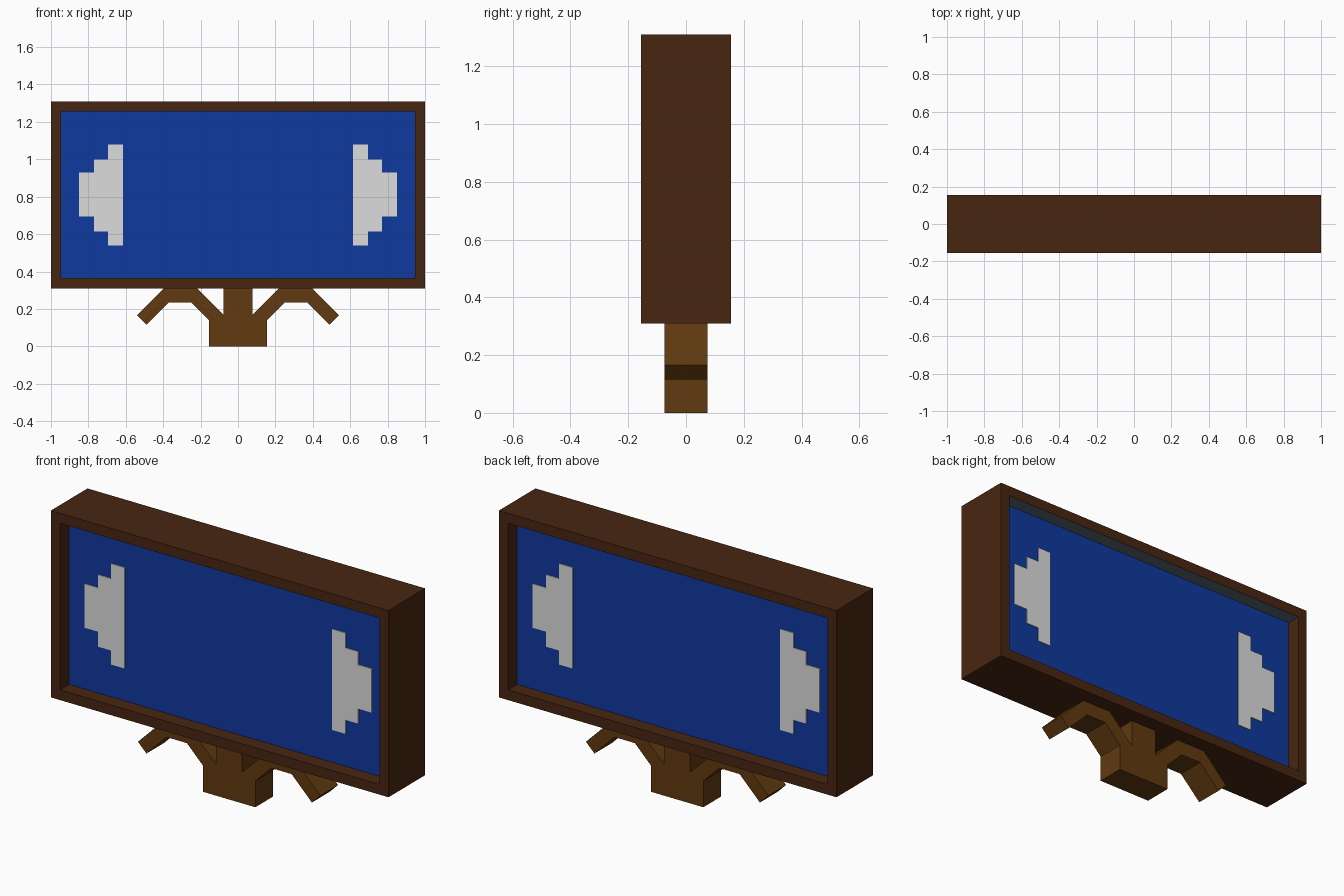
import bpy, bmesh
from mathutils import Vector

if "Cube" in bpy.data.objects:
    bpy.data.objects.remove(bpy.data.objects["Cube"])


def mat(name, rgb):
    m = bpy.data.materials.new(name)
    m.diffuse_color = (*rgb, 1)
    m.use_nodes = True
    m.node_tree.nodes["Principled BSDF"].inputs["Base Color"].default_value = m.diffuse_color
    return m


DARK = mat("dark brown wood", (0.064, 0.019, 0.0055))
BLUE = mat("blue panel", (0.0046, 0.041, 0.344))
GREY = mat("grey light strip", (0.09, 0.13, 0.16))
LIGHT = mat("pale grey", (0.72, 0.72, 0.72))
WOOD = mat("brown wood", (0.12, 0.042, 0.005))


def finish(bm, name, mats):
    bmesh.ops.recalc_face_normals(bm, faces=bm.faces[:])
    me = bpy.data.meshes.new(name)
    bm.to_mesh(me)
    bm.free()
    for m in mats:
        me.materials.append(m)
    ob = bpy.data.objects.new(name, me)
    bpy.context.collection.objects.link(ob)
    return ob


def extrude_outline(name, pts, y0, y1, material):
    """Prism from an x-z outline, running from y0 to y1."""
    bm = bmesh.new()
    face = bm.faces.new([bm.verts.new((x, y0, z)) for x, z in pts])
    res = bmesh.ops.extrude_face_region(bm, geom=[face], use_keep_orig=True)
    verts = [g for g in res["geom"] if isinstance(g, bmesh.types.BMVert)]
    bmesh.ops.translate(bm, verts=verts, vec=(0, y1 - y0, 0))
    return finish(bm, name, [material])


# Sign box with a recessed panel on both sides
HALF_D, RECESS = 0.155, 0.077
bm = bmesh.new()
bmesh.ops.create_cube(bm, size=1)
for v in bm.verts:
    v.co = Vector((v.co.x * 2, v.co.y * 2 * HALF_D, 0.81 + v.co.z))
bm.normal_update()
panels = [f for f in bm.faces if abs(f.normal.y) > 0.9]
bmesh.ops.inset_individual(bm, faces=panels, thickness=RECESS)
res = bmesh.ops.extrude_discrete_faces  # panels are pushed in with side walls
for f in panels:
    side = 1 if f.normal.y > 0 else -1
    new = bmesh.ops.extrude_face_region(bm, geom=[f])["geom"]
    bmesh.ops.translate(bm, vec=(0, -side * RECESS, 0),
                        verts=[g for g in new if isinstance(g, bmesh.types.BMVert)])
    for g in new:
        if isinstance(g, bmesh.types.BMFace):
            g.material_index = 1
    if f.is_valid:
        bmesh.ops.delete(bm, geom=[f], context="FACES_ONLY")
# Light strip on the ceiling of each recess
for f in bm.faces:
    c = f.calc_center_median()
    if abs(f.normal.z) > 0.9 or all(abs(v.co.z - c.z) < 1e-4 for v in f.verts):
        if 1.2 < c.z < 1.28:
            f.material_index = 2
finish(bm, "sign_box", [DARK, BLUE, GREY])

# Stepped emblems on both panels
emblem = [(0.615, 0.54), (0.695, 0.54), (0.695, 0.615), (0.77, 0.615),
          (0.77, 0.695), (0.85, 0.695), (0.85, 0.93), (0.77, 0.93),
          (0.77, 1.0), (0.695, 1.0), (0.695, 1.08), (0.615, 1.08)]
surface = HALF_D - RECESS
for face_name, s in (("front", -1), ("back", 1)):
    for side_name, m in (("left", -1), ("right", 1)):
        extrude_outline(f"emblem_{face_name}_{side_name}",
                        [(m * x, z) for x, z in emblem],
                        s * (surface - 0.001), s * (surface + 0.005), LIGHT)

# Base block, post and bent arms as one mirrored outline
half = [(0.155, 0), (0.155, 0.14), (0.25, 0.235), (0.37, 0.235),
        (0.49, 0.115), (0.54, 0.165), (0.395, 0.31), (0.22, 0.31),
        (0.077, 0.167), (0.077, 0.31)]
extrude_outline("support", half + [(-x, z) for x, z in reversed(half)],
                -0.075, 0.075, WOOD)
